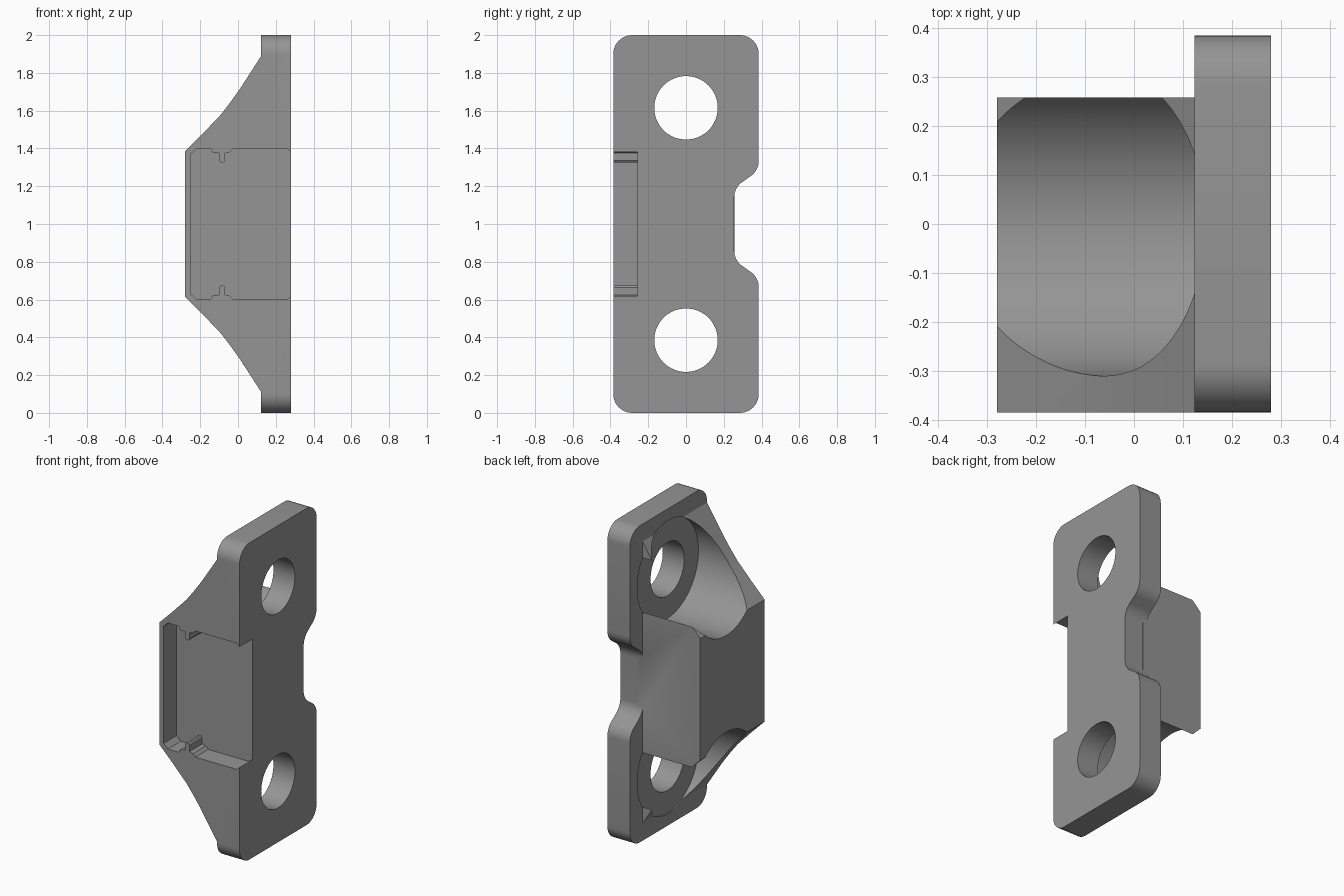
import bpy, bmesh, math
from mathutils import Vector

if "Cube" in bpy.data.objects:
    bpy.data.objects.remove(bpy.data.objects["Cube"])

grey = bpy.data.materials.new("grey")
grey.diffuse_color = (0.3, 0.3, 0.3, 1)
grey.use_nodes = True
grey.node_tree.nodes["Principled BSDF"].inputs["Base Color"].default_value = grey.diffuse_color


def prism(name, pts, axis, a, b):
    """Extrude a closed 2D outline along x (pts = y,z) or y (pts = x,z)."""
    place = (lambda p, t: (t, p[0], p[1])) if axis == "x" else (lambda p, t: (p[0], t, p[1]))
    bm = bmesh.new()
    face = bm.faces.new([bm.verts.new(place(p, a)) for p in pts])
    ext = bmesh.ops.extrude_face_region(bm, geom=[face])
    shift = Vector(place((0, 0), b - a))
    bmesh.ops.translate(bm, vec=shift, verts=[g for g in ext["geom"] if isinstance(g, bmesh.types.BMVert)])
    bmesh.ops.recalc_face_normals(bm, faces=bm.faces)
    mesh = bpy.data.meshes.new(name)
    bm.to_mesh(mesh)
    bm.free()
    mesh.materials.append(grey)
    obj = bpy.data.objects.new(name, mesh)
    bpy.context.collection.objects.link(obj)
    return obj


def arc(cy, cz, r, start, end, n=10):
    angles = [math.radians(start + (end - start) * i / n) for i in range(n + 1)]
    return [(cy + r * math.cos(t), cz + r * math.sin(t)) for t in angles]


def mirrored(half):
    """Add the mirror image about z = 1 to an upper-half outline."""
    return half + [(p, 2 - z) for p, z in reversed(half)]


def combine(target, tool, operation):
    mod = target.modifiers.new(tool.name, "BOOLEAN")
    mod.operation, mod.solver, mod.object = operation, "EXACT", tool
    bpy.context.view_layer.objects.active = target
    bpy.ops.object.modifier_apply(modifier=mod.name)
    bpy.data.objects.remove(tool, do_unlink=True)


# Mounting plate with rounded corners and a waisted back edge
plate_half = (arc(0.355, 1.14, 0.1, 180, 120) + arc(0.285, 1.335, 0.1, -60, 0)
              + arc(0.285, 1.9, 0.1, 0, 90) + arc(-0.285, 1.9, 0.1, 90, 180))
bracket = prism("bracket", mirrored(plate_half), "x", 0.123, 0.28)

# Raised body with concave sloping shoulders
body_half = [(-0.28, 1.385), (-0.19, 1.475), (-0.09, 1.58), (-0.04, 1.645),
             (0.01, 1.715), (0.065, 1.8), (0.123, 1.89), (0.15, 1.89)]
body = prism("body", mirrored(body_half), "y", -0.385, 0.258)
combine(bracket, body, "UNION")

# Bolt holes and the wide clearance bores around them
for z in (0.385, 1.615):
    bore = prism("bore", arc(0, z, 0.31, 0, 357.5, 143), "x", -0.5, 0.13)
    combine(bracket, bore, "DIFFERENCE")
    hole = prism("hole", arc(0, z, 0.168, 0, 354.375, 63), "x", 0.0, 0.5)
    combine(bracket, hole, "DIFFERENCE")

# Front pocket with small keying teeth, open towards the plate side
pocket_half = [(-0.25, 1.37), (-0.22, 1.398), (-0.145, 1.398), (-0.13, 1.375),
               (-0.1, 1.375), (-0.1, 1.335), (-0.092, 1.325), (-0.078, 1.325),
               (-0.07, 1.335), (-0.07, 1.375), (-0.045, 1.38), (-0.028, 1.398),
               (0.263, 1.398), (0.28, 1.38), (0.4, 1.38)]
pocket = prism("pocket", mirrored(pocket_half), "y", -0.5, -0.257)
combine(bracket, pocket, "DIFFERENCE")

# Smooth the curved walls, keep the machined edges crisp
bpy.ops.object.select_all(action="DESELECT")
bracket.select_set(True)
bpy.context.view_layer.objects.active = bracket
bpy.ops.object.shade_smooth_by_angle(angle=math.radians(25))
